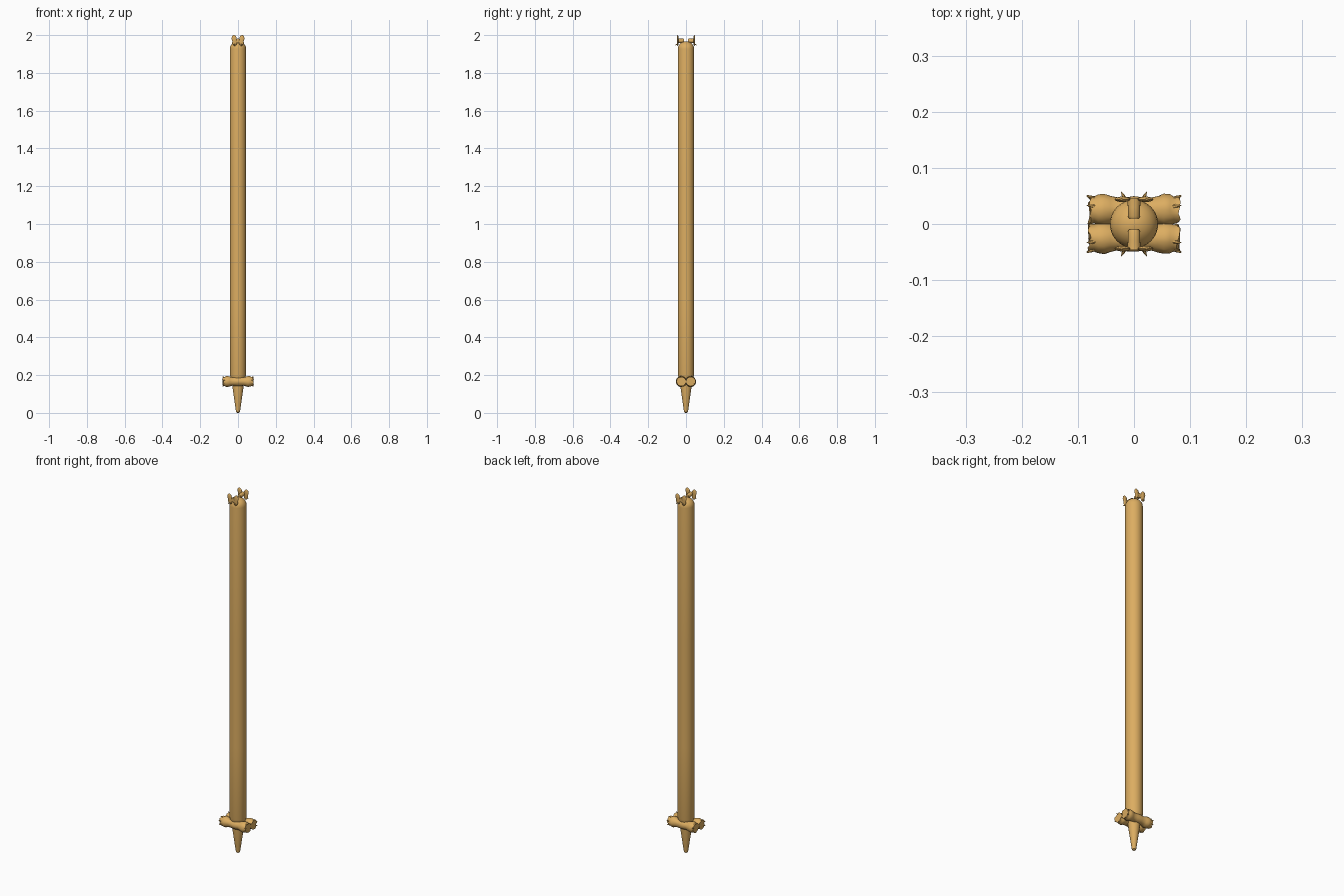
import bpy, math, random
from mathutils import Matrix, Vector

if "Cube" in bpy.data.objects:
    bpy.data.objects.remove(bpy.data.objects["Cube"])

random.seed(4)
wood = bpy.data.materials.new("warm tan wood")
wood.diffuse_color = (0.72, 0.42, 0.12, 1)
wood.use_nodes = True
wood.node_tree.nodes["Principled BSDF"].inputs["Base Color"].default_value = wood.diffuse_color


def make(name, verts, faces, angle=45):
    me = bpy.data.meshes.new(name)
    me.from_pydata(verts, [], faces)
    me.materials.append(wood)
    ob = bpy.data.objects.new(name, me)
    bpy.context.collection.objects.link(ob)
    bpy.ops.object.select_all(action='DESELECT')
    ob.select_set(True)
    bpy.context.view_layer.objects.active = ob
    bpy.ops.object.shade_smooth_by_angle(angle=math.radians(angle))
    return ob


def lathe(name, profile, matrix=Matrix(), sides=32, rough=0.0, jag=0.0):
    """Turn (radius, height) points about z; jag makes both end rims ragged."""
    verts, faces = [], []
    for i, (r, h) in enumerate(profile):
        end = -1 if i == 0 else 1 if i == len(profile) - 1 else 0
        for k in range(sides):
            a = 2 * math.pi * k / sides
            rr = r * (1 + random.uniform(-rough, rough))
            hh = h + end * random.uniform(-jag, jag)
            verts.append(matrix @ Vector((rr * math.cos(a), rr * math.sin(a), hh)))
    for i in range(len(profile) - 1):
        for k in range(sides):
            a, b = i * sides + k, i * sides + (k + 1) % sides
            faces.append((a, b, b + sides, a + sides))
    faces.append(tuple(reversed(range(sides))))
    n = (len(profile) - 1) * sides
    faces.append(tuple(range(n, n + sides)))
    return make(name, verts, faces)


def aim(origin, direction):
    rot = Vector(direction).to_track_quat('Z', 'Y').to_matrix().to_4x4()
    return Matrix.Translation(origin) @ rot


# long round shaft with a domed top
R = 0.043
dome = [(R * math.cos(t), 1.927 + 0.04 * math.sin(t))
        for t in [math.radians(d) for d in (0, 15, 30, 45, 60, 75, 88)]]
lathe("shaft", [(0.03, 0.165), (0.038, 0.18), (R, 0.2), (R, 0.6), (R, 1.2)] + dome,
      sides=40)

# tapered foot
lathe("foot_spike", [(0.004, 0), (0.01, 0.004), (0.012, 0.015), (0.029, 0.135), (0.03, 0.17)])

# two knobbly cross bars side by side around the foot
half = [(0.024, 0.0), (0.023, 0.015), (0.022, 0.03), (0.025, 0.042), (0.0285, 0.053),
        (0.0275, 0.064), (0.024, 0.071), (0.025, 0.079)]
bar = [(r, -h) for r, h in reversed(half[1:])] + half
for side, label in ((-1, "front"), (1, "back")):
    lathe(label + "_cross_bar", bar, aim((0, side * 0.025, 0.166), (1, 0, 0)),
          sides=24, rough=0.03, jag=0.004)
    # splinters at the bar ends
    for end in (-1, 1):
        for k in range(3):
            a = side * (0.3 + k * 0.9)
            base = (end * 0.07, side * 0.025 + 0.021 * math.sin(a), 0.166 + 0.021 * math.cos(a))
            lathe(f"{label}_splinter_{end}_{k}", [(0.004, 0), (0.003, 0.008), (0.0005, 0.016)],
                  aim(base, (end, 0.5 * math.sin(a), 0.5 * math.cos(a))), sides=6)

# two horned fittings on the crown
for side, label in ((-1, "front"), (1, "back")):
    lathe(label + "_crown_peg", [(0.009, 0), (0.011, 0.004), (0.011, 0.02), (0.012, 0.036)],
          aim((0, side * 0.01, 1.97), (0, side, 0)), sides=16)
    for x in (-1, 1):
        # thin curled horn, wide in the middle
        m = (Matrix.Translation((x * 0.019, side * 0.044, 1.97))
             @ Matrix.Rotation(x * 0.12, 4, 'Y') @ Matrix.Diagonal((1, 0.35, 1, 1)))
        lathe(f"{label}_horn_{x}", [(0.003, -0.027), (0.009, -0.022), (0.013, -0.012), (0.0115, 0.0),
                                    (0.014, 0.014), (0.010, 0.024), (0.003, 0.03)], m, sides=14)
        # small barb pointing outward
        lathe(f"{label}_barb_{x}", [(0.004, 0), (0.003, 0.007), (0.0005, 0.016)],
              aim((x * 0.016, side * 0.044, 1.952), (x * 0.5, side, -0.4)), sides=6)
